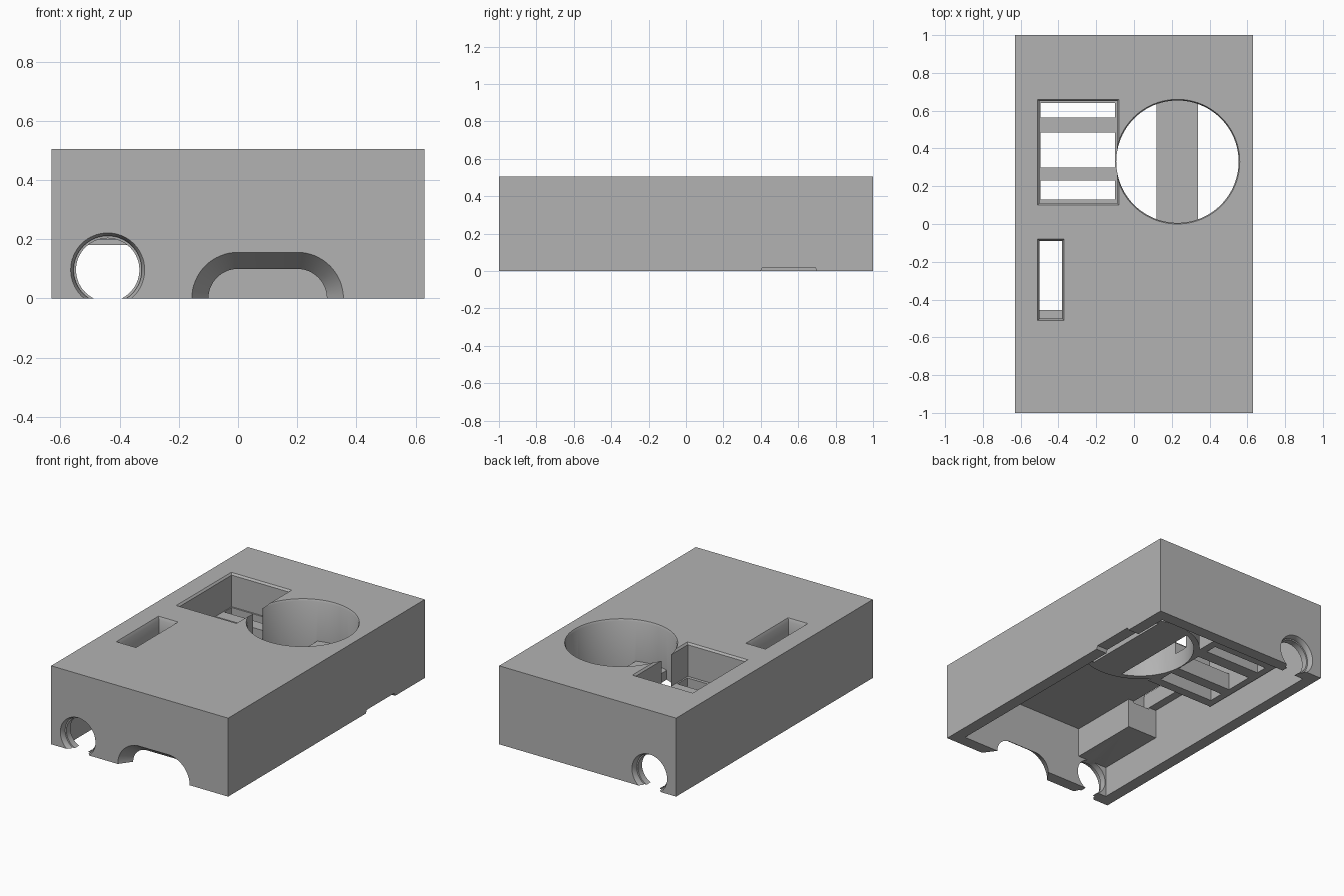
import bpy, bmesh
from math import sin, cos, pi

cube = bpy.data.objects.get("Cube")
if cube:
    bpy.data.objects.remove(cube, do_unlink=True)

grey = bpy.data.materials.new("matte grey")
grey.use_nodes = True
grey.diffuse_color = (0.45, 0.45, 0.45, 1)
grey.node_tree.nodes["Principled BSDF"].inputs["Base Color"].default_value = (0.45, 0.45, 0.45, 1)


def loft(name, rings):
    """Closed solid through rings of equal point count."""
    bm = bmesh.new()
    loops = [[bm.verts.new(p) for p in ring] for ring in rings]
    n = len(loops[0])
    for a, b in zip(loops, loops[1:]):
        for i in range(n):
            j = (i + 1) % n
            bm.faces.new((a[i], a[j], b[j], b[i]))
    bm.faces.new(loops[0])
    bm.faces.new(loops[-1])
    bmesh.ops.recalc_face_normals(bm, faces=bm.faces)
    mesh = bpy.data.meshes.new(name)
    bm.to_mesh(mesh)
    bm.free()
    mesh.materials.append(grey)
    ob = bpy.data.objects.new(name, mesh)
    bpy.context.collection.objects.link(ob)
    return ob


def rect(x0, x1, y0, y1, z):
    return [(x0, y0, z), (x1, y0, z), (x1, y1, z), (x0, y1, z)]


def box(name, x0, x1, y0, y1, z0, z1):
    return loft(name, [rect(x0, x1, y0, y1, z) for z in (z0, z1)])


def disc(x, y, z, r, n=96):
    return [(x + r * cos(2 * pi * i / n), y + r * sin(2 * pi * i / n), z) for i in range(n)]


def tube(name, r, z0, z1):
    return loft(name, [disc(TX, TY, z, r) for z in (z0, z1)])


def stadium(y, r, x0, x1, z, n=64):
    """Upright round-ended outline in the plane at y."""
    return [((x1 if -n / 4 <= (i if i <= n / 2 else i - n) <= n / 4 else x0) + r * cos(2 * pi * i / n),
             y, z + r * sin(2 * pi * i / n)) for i in range(n)]


def combine(target, tool, operation):
    mod = target.modifiers.new("combine", 'BOOLEAN')
    mod.operation, mod.solver, mod.object = operation, 'EXACT', tool
    bpy.context.view_layer.update()
    result = bpy.data.meshes.new_from_object(
        target.evaluated_get(bpy.context.evaluated_depsgraph_get()))
    target.modifiers.clear()
    target.data = result
    bpy.data.objects.remove(tool, do_unlink=True)


def add(tool):
    combine(case, tool, 'UNION')


def cut(tool):
    combine(case, tool, 'DIFFERENCE')


W, H, T = 0.63, 0.505, 0.077        # half width, height, wall
CEIL, LOW = 0.39, 0.18              # inside ceiling, underside of the wells
TX, TY, TR = 0.23, 0.33, 0.33       # round well

# Open-bottomed shell
case = box("case", -W, W, -1, 1, 0, H)
cut(box("cavity", T - W, W - T, T - 1, 1 - T, -0.1, CEIL))

# Outer bodies hanging under the ceiling
add(box("square_well_body", -0.54, -0.05, 0.07, 0.69, LOW, 0.45))
add(tube("round_well_body", TR + 0.03, LOW, 0.45))
add(box("corner_block", -0.6, -0.34, -0.96, -0.455, 0.2, 0.45))

# Square well with a slotted floor
cut(loft("square_well", [rect(-0.5, -0.09, 0.11, 0.65, 0.29),
                         rect(-0.5, -0.09, 0.11, 0.65, H - 0.012),
                         rect(-0.51, -0.08, 0.10, 0.66, H),
                         rect(-0.51, -0.08, 0.10, 0.66, H + 0.1)]))
for y0, y1 in ((0.13, 0.23), (0.30, 0.485), (0.565, 0.64)):
    cut(box("floor_slot", -0.495, -0.1, y0, y1, 0.1, 0.4))

# Round through-well with a bar across its foot
cut(loft("round_well", [disc(TX, TY, z, r) for z, r in
                        ((-0.1, TR - 0.006), (H - 0.012, TR - 0.006), (H, TR), (H + 0.1, TR))]))
bar = box("bar", 0.12, 0.34, -0.2, 0.9, LOW, 0.24)
combine(bar, tube("bar_outline", TR + 0.015, 0.1, 0.3), 'INTERSECT')
add(bar)

# Small window in the lid, partly over the corner block
cut(loft("window", [rect(-0.5, -0.38, -0.5, -0.09, CEIL - 0.01),
                    rect(-0.5, -0.38, -0.5, -0.09, H - 0.02),
                    rect(-0.51, -0.37, -0.51, -0.08, H),
                    rect(-0.51, -0.37, -0.51, -0.08, H + 0.1)]))

# Cable holes in both end walls
for s in (-1, 1):
    cut(loft("cable_hole", [stadium(s * y, r, -0.44, -0.44, 0.0965) for y, r in
                            ((1.1, 0.125), (1, 0.125), (0.98, 0.115), (0.965, 0.115),
                             (0.964, 0.107), (0.85, 0.107))]))

# Flared arch in the front wall
cut(loft("arch", [stadium(y, r, 0, 0.2, 0) for y, r in
                  ((-1.1, 0.156), (-1, 0.156), (T - 1, 0.1), (-0.85, 0.1))]))

# Shallow notch under the side wall
cut(loft("notch", [[(x, 0.39, -0.02), (x, 0.71, -0.02), (x, 0.69, 0.02), (x, 0.41, 0.02)]
                   for x in (0.5, 0.7)]))

bpy.ops.object.select_all(action='DESELECT')
case.select_set(True)
bpy.context.view_layer.objects.active = case
bpy.ops.object.shade_smooth_by_angle(angle=pi / 6)
